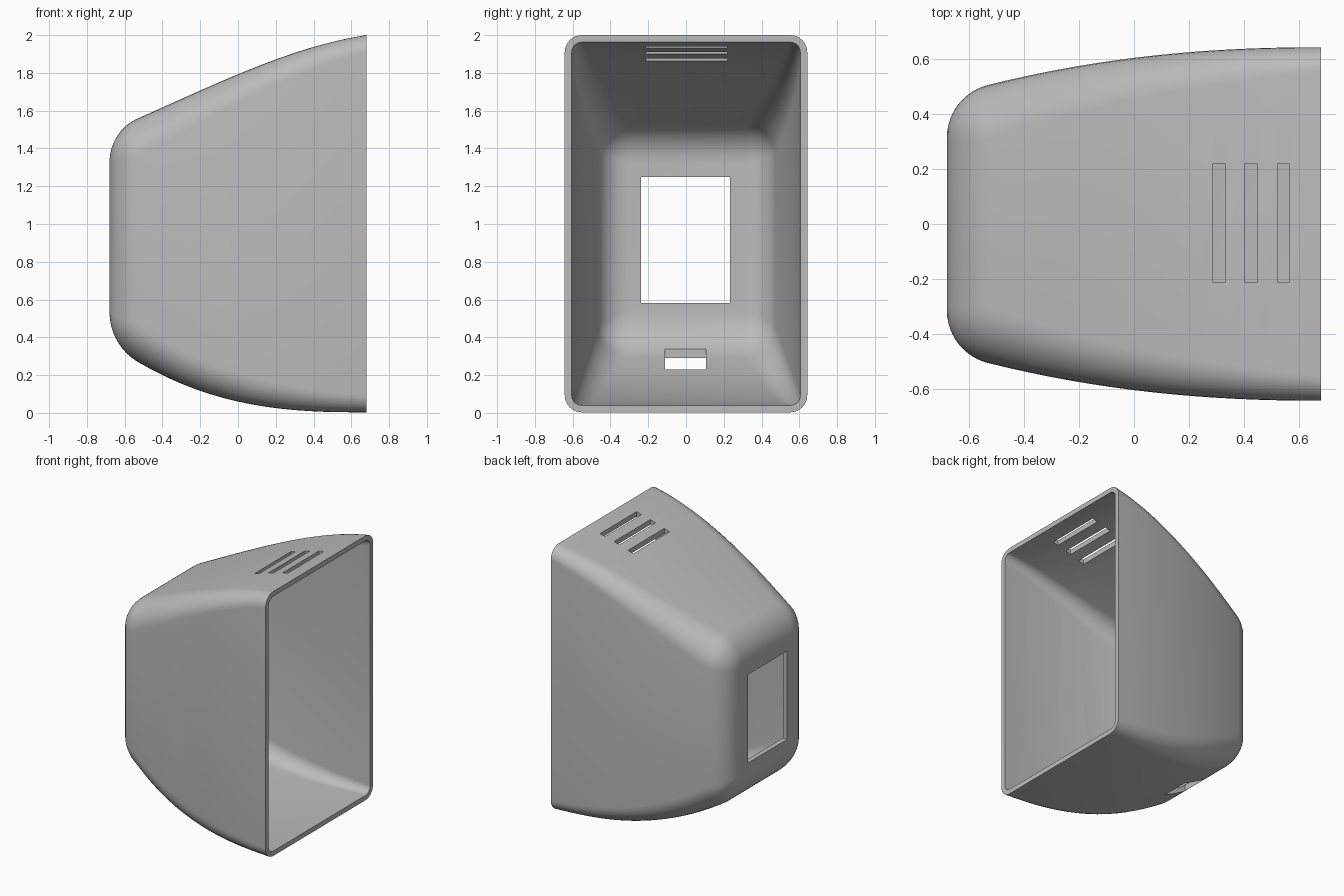
import bpy, bmesh
from math import sin, cos, pi, sqrt, atan

cube = bpy.data.objects.get("Cube")
if cube:
    bpy.data.objects.remove(cube, do_unlink=True)

RIM, CAP, JOIN, WALL = 0.68, -0.68, -0.53, 0.037

mat = bpy.data.materials.new("grey plastic")
mat.use_nodes = True
grey = (0.5, 0.5, 0.5, 1)
mat.diffuse_color = grey
mat.node_tree.nodes["Principled BSDF"].inputs["Base Color"].default_value = grey


# Side, top and bottom curves, measured outwards, against distance from the rim
def side(d):
    return 0.642 - 0.09 * d ** 2.2


def top(d):
    return 2 - 0.15 * d - 0.292 * d ** 2 + 0.095 * d ** 3


def bottom(d):
    return -0.003 - 0.16 * d ** 2.68


def edge(curve, x, t):
    """Curve height at x, offset inwards by t, with a round nose at the cap."""
    def slope(d):
        d = max(d, 0.01)
        return atan((curve(d - 0.005) - curve(d + 0.005)) / 0.01)
    a = slope(RIM - JOIN)
    r = (JOIN - CAP) / (1 - sin(a))
    cx = CAP + r
    if x < JOIN + t * sin(a):
        return curve(RIM - JOIN) - r * cos(a) + sqrt(max((r - t) ** 2 - (cx - x) ** 2, 0))
    return curve(RIM - x) - t / cos(slope(RIM - x))


def section(bm, x, t):
    """Rounded rectangle across the body at x."""
    y, hi, lo = edge(side, x, t), edge(top, x, t), -edge(bottom, x, t)
    r = 0.09 + 0.11 * min((RIM - x) / (RIM - JOIN), 1) - t
    if x < JOIN + t:
        r -= max(edge(side, JOIN + t, t) - y, 0)
    r = max(r, 0.012)
    ring = []
    corners = ((y - r, hi - r), (r - y, hi - r), (r - y, lo + r), (y - r, lo + r))
    for q, (cy, cz) in enumerate(corners):
        for k in range(9):
            a = (q + k / 8) * pi / 2
            ring.append(bm.verts.new((x, cy + r * cos(a), cz + r * sin(a))))
    return ring


def stations(t):
    body = [RIM + (JOIN + t - RIM) * i / 16 for i in range(17)]
    nose = [JOIN + t + (CAP - JOIN) * sin(i * pi / 24) for i in range(1, 13)]
    return body + nose


def finish(name, bm):
    bmesh.ops.recalc_face_normals(bm, faces=bm.faces)
    mesh = bpy.data.meshes.new(name)
    bm.to_mesh(mesh)
    bm.free()
    ob = bpy.data.objects.new(name, mesh)
    bpy.context.collection.objects.link(ob)
    mesh.materials.append(mat)
    return ob


# Hollow housing: outer skin from cap to rim, then inner skin back to the cap
bm = bmesh.new()
rings = [section(bm, x, 0) for x in reversed(stations(0))]
rings += [section(bm, x, WALL) for x in stations(WALL)]
for a, b in zip(rings, rings[1:]):
    for i in range(len(a)):
        j = (i + 1) % len(a)
        bm.faces.new((a[i], a[j], b[j], b[i]))
bm.faces.new(rings[0])
bm.faces.new(rings[-1])
housing = finish("housing", bm)


def cut(ob):
    mod = housing.modifiers.new(ob.name, 'BOOLEAN')
    mod.object, mod.operation, mod.solver = ob, 'DIFFERENCE', 'EXACT'
    ob.hide_render = True
    ob.hide_set(True)


def box_cutter(name, x, y, z):
    bm = bmesh.new()
    bmesh.ops.create_cube(bm, size=1)
    for v in bm.verts:
        v.co = [lo + (c + 0.5) * (hi - lo) for c, (lo, hi) in zip(v.co, (x, y, z))]
    cut(finish(name, bm))


# Window in the closed end, cable slot below, vents on top
box_cutter("window_cutter", (-0.8, -0.55), (-0.237, 0.233), (0.583, 1.25))
box_cutter("cable_slot_cutter", (-0.56, -0.375), (-0.11, 0.107), (0.05, 0.45))
for i in range(3):
    x = 0.287 + 0.117 * i
    box_cutter(f"vent_cutter_{i + 1}", (x, x + 0.043), (-0.213, 0.22), (1.7, 2.1))

# Round hole in the front wall
bm = bmesh.new()
bmesh.ops.create_cone(bm, cap_ends=True, segments=32, radius1=0.062, radius2=0.062, depth=0.4)
for v in bm.verts:
    v.co = (v.co.x - 0.1, v.co.z - 0.6, v.co.y + 0.76)
cut(finish("side_hole_cutter", bm))

# Apply the cuts and shade smooth with crisp edges
bpy.ops.object.select_all(action='DESELECT')
housing.select_set(True)
bpy.context.view_layer.objects.active = housing
for mod in list(housing.modifiers):
    cutter = mod.object
    bpy.ops.object.modifier_apply(modifier=mod.name)
    bpy.data.objects.remove(cutter, do_unlink=True)
bpy.ops.object.shade_smooth_by_angle(angle=0.5)
